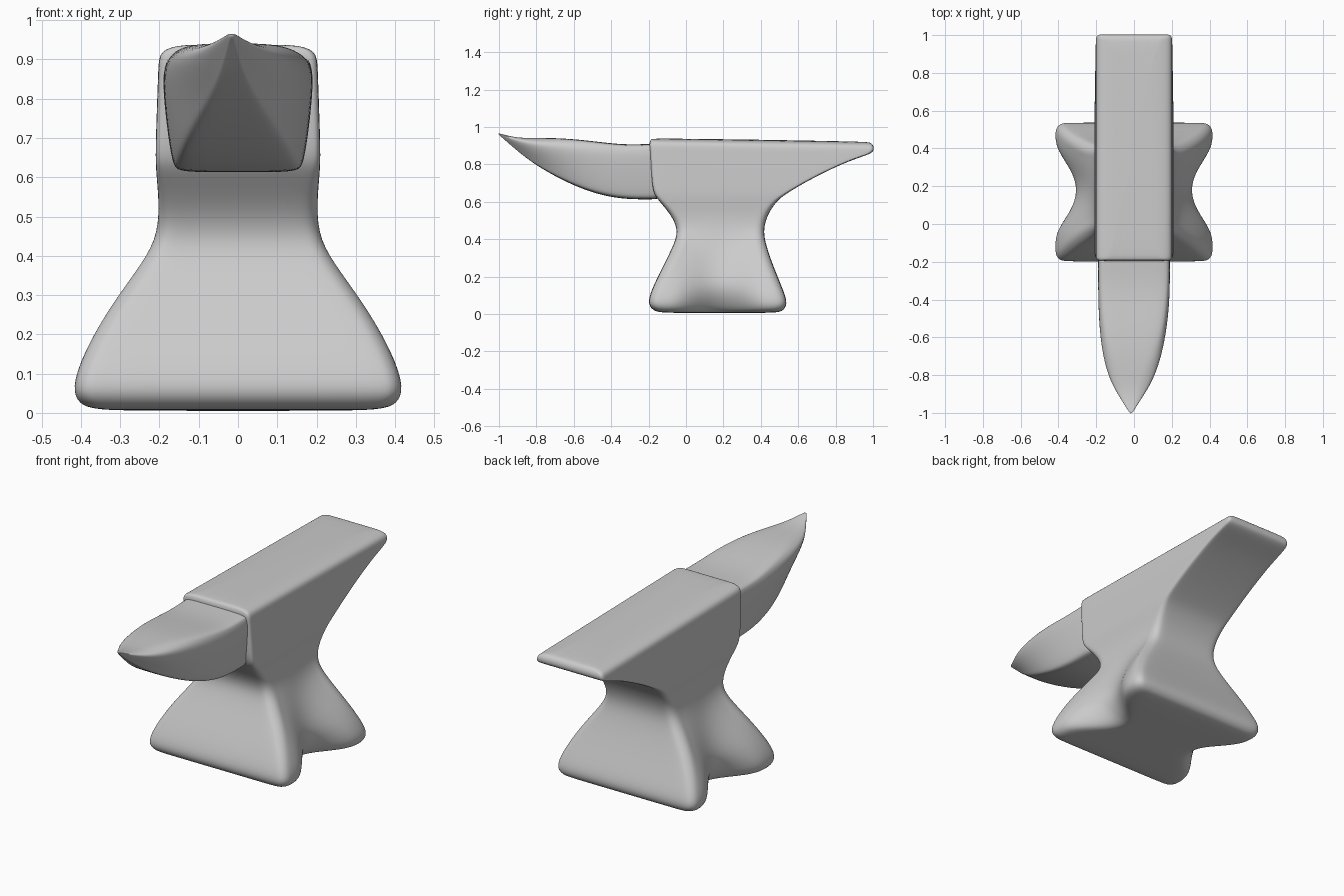
import bpy, math


def loft(name, rings):
    """Skin closed rings of equal length, cap both ends, smooth."""
    n = len(rings[0])
    verts = [p for ring in rings for p in ring]
    faces = [(r * n + i, r * n + (i + 1) % n, (r + 1) * n + (i + 1) % n, (r + 1) * n + i)
             for r in range(len(rings) - 1) for i in range(n)]
    faces += [tuple(range(n))[::-1], tuple(range(len(verts) - n, len(verts)))]
    me = bpy.data.meshes.new(name)
    me.from_pydata(verts, [], faces)
    ob = bpy.data.objects.new(name, me)
    bpy.context.collection.objects.link(ob)
    mod = ob.modifiers.new("smooth", 'SUBSURF')
    mod.levels = mod.render_levels = 2
    for f in me.polygons:
        f.use_smooth = True
    return ob


def body_ring(z, y0, y1, hx, notch, r):
    """Rounded rectangle at height z with a waist notch pressed into both sides."""
    def side(y):
        d = min(abs(y - 0.18) / 0.27, 1)
        return notch * (0.5 + 0.5 * math.cos(math.pi * d))

    arc = [math.radians(a) for a in (0, 30, 60, 90)]
    half = [(hx - r + r * math.sin(a), y0 + r - r * math.cos(a)) for a in arc]
    a, b = y0 + r, y1 - r
    half += [(hx - side(a + (b - a) * i / 14), a + (b - a) * i / 14) for i in range(1, 14)]
    half += [(hx - r + r * math.cos(t), y1 - r + r * math.sin(t)) for t in arc]
    front = [(0, y0), (hx * 0.5, y0)]
    back = [(hx * 0.5, y1), (0, y1)]
    right = front + half + back
    pts = right + [(-x, y) for x, y in right[-2:0:-1]]
    slope = 0.016 if z > 0.85 else 0
    return [(x, y, z - slope * (y + 0.2)) for x, y in pts]


# Feet, waist and face with heel: z, front y, back y, half width, notch, corner radius
body = [
    (0.005, -0.08, 0.44, 0.30, 0.10, 0.04),
    (0.010, -0.15, 0.50, 0.37, 0.15, 0.05),
    (0.022, -0.18, 0.525, 0.405, 0.16, 0.05),
    (0.062, -0.208, 0.545, 0.424, 0.145, 0.05),
    (0.15, -0.175, 0.51, 0.395, 0.075, 0.05),
    (0.26, -0.12, 0.465, 0.335, 0.06, 0.05),
    (0.36, -0.07, 0.43, 0.262, 0.03, 0.05),
    (0.44, -0.04, 0.412, 0.208, 0, 0.045),
    (0.52, -0.072, 0.43, 0.20, 0, 0.04),
    (0.60, -0.14, 0.48, 0.207, 0, 0.03),
    (0.64, -0.172, 0.53, 0.210, 0, 0.02),
    (0.70, -0.182, 0.63, 0.209, 0, 0.02),
    (0.76, -0.186, 0.745, 0.207, 0, 0.02),
    (0.82, -0.19, 0.875, 0.205, 0, 0.02),
    (0.875, -0.193, 0.99, 0.203, 0, 0.02),
    (0.895, -0.195, 1.005, 0.202, 0, 0.02),
    (0.918, -0.195, 1.003, 0.197, 0, 0.02),
    (0.934, -0.188, 0.99, 0.172, 0, 0.02),
    (0.941, -0.175, 0.97, 0.10, 0, 0.02),
]
loft("anvil_body", [body_ring(*r) for r in body])


def horn_ring(y, zt, zb, wt, wm, wb):
    """Cross-section: flat top, bulging sides, narrower flat bottom."""
    h = zt - zb
    right = [(0, zb), (wb * 0.55, zb), (wb * 0.92, zb + 0.01 * h), (wb, zb + 0.07 * h),
             ((wb + wm) / 2 + 0.1 * (wm - wb), zb + 0.42 * h), (wm, zb + 0.8 * h),
             (wt + 0.55 * (wm - wt), zb + 0.93 * h), (wt, zt - 0.01 * h), (wt * 0.6, zt), (0, zt)]
    pts = right + [(-x, z) for x, z in right[-2:0:-1]]
    shift = -0.016 * min(max((-y - 0.4) / 0.5, 0), 1)
    return [(x + shift, y, z) for x, z in pts]


# Horn: y, top z, bottom z, top / widest / bottom half widths
horn = [
    (-0.08, 0.915, 0.615, 0.175, 0.19, 0.165),
    (-0.20, 0.908, 0.612, 0.178, 0.193, 0.168),
    (-0.33, 0.905, 0.614, 0.175, 0.193, 0.166),
    (-0.45, 0.918, 0.634, 0.165, 0.190, 0.158),
    (-0.57, 0.932, 0.674, 0.145, 0.181, 0.140),
    (-0.68, 0.940, 0.726, 0.115, 0.165, 0.110),
    (-0.78, 0.941, 0.782, 0.078, 0.140, 0.075),
    (-0.86, 0.940, 0.838, 0.048, 0.104, 0.045),
    (-0.93, 0.947, 0.896, 0.027, 0.056, 0.022),
    (-0.985, 0.962, 0.945, 0.012, 0.018, 0.008),
    (-1.003, 0.967, 0.959, 0.004, 0.005, 0.003),
]
loft("anvil_horn", [horn_ring(*r) for r in reversed(horn)])

for ob in bpy.data.objects:
    bpy.context.view_layer.objects.active = ob
    ob.select_set(True)
# Consistent outward normals
import bmesh
for ob in bpy.data.objects:
    bm = bmesh.new()
    bm.from_mesh(ob.data)
    bmesh.ops.recalc_face_normals(bm, faces=bm.faces)
    bm.to_mesh(ob.data)
    bm.free()
